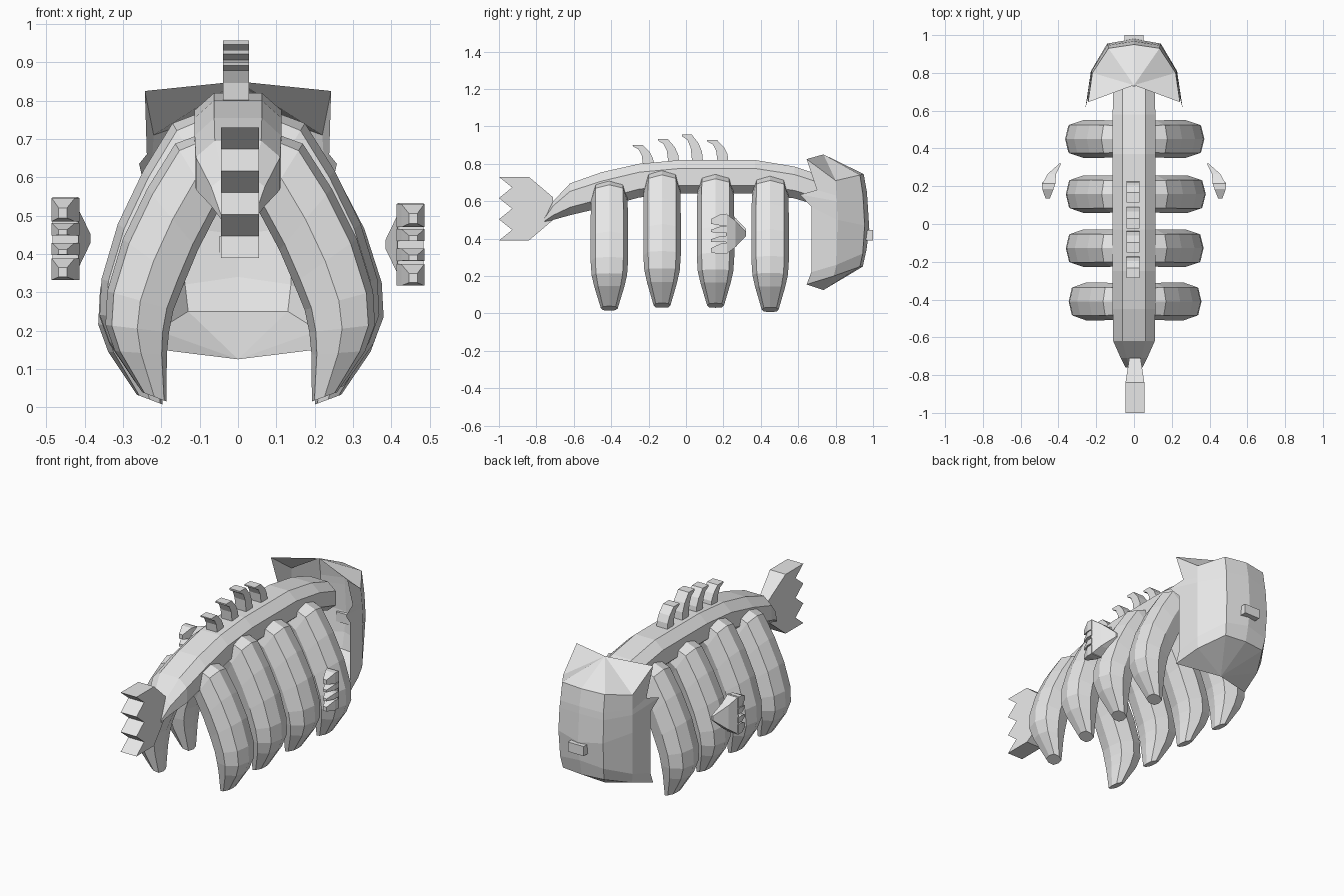
import bpy, bmesh

cube = bpy.data.objects.get("Cube")
if cube:
    bpy.data.objects.remove(cube, do_unlink=True)

bone = bpy.data.materials.new("pale_grey_bone")
bone.use_nodes = True
bone.diffuse_color = (0.8, 0.8, 0.8, 1)
bone.node_tree.nodes["Principled BSDF"].inputs["Base Color"].default_value = (0.8, 0.8, 0.8, 1)

FLAT_OCT = [(.55, 1), (1, .5), (1, -.5), (.55, -1), (-.55, -1), (-1, -.5), (-1, .5), (-.55, 1)]
RIDGE_OCT = [(0, 1), (.75, .8), (1, 0), (.75, -.8), (0, -1), (-.75, -.8), (-1, 0), (-.75, .8)]
BOX = [(1, 1), (1, -1), (-1, -1), (-1, 1)]


def finish(name, bm):
    bmesh.ops.recalc_face_normals(bm, faces=bm.faces)
    mesh = bpy.data.meshes.new(name)
    bm.to_mesh(mesh)
    bm.free()
    mesh.materials.append(bone)
    obj = bpy.data.objects.new(name, mesh)
    bpy.context.collection.objects.link(obj)


def add_loft(bm, rings):
    """Skin a row of equal rings and cap both ends."""
    rows = [[bm.verts.new(p) for p in ring] for ring in rings]
    for a, b in zip(rows, rows[1:]):
        for i in range(len(a)):
            j = (i + 1) % len(a)
            bm.faces.new((a[i], a[j], b[j], b[i]))
    bm.faces.new(rows[0])
    bm.faces.new(rows[-1])


def slab(name, profile, x=0, width=lambda y: .05):
    """Thick plate from a side profile of (y, z) points."""
    bm = bmesh.new()
    add_loft(bm, [[(x + s * width(y), y, z) for y, z in profile] for s in (-1, 1)])
    finish(name, bm)


# Arched spine: y, top z, bottom z, half width
spine = [(-.76, .51, .485, .045), (-.71, .60, .50, .07), (-.62, .695, .525, .11),
         (-.45, .755, .565, .113), (-.25, .80, .62, .113), (-.03, .82, .64, .113),
         (.37, .82, .64, .113), (.58, .785, .615, .113), (.73, .735, .57, .11)]
bm = bmesh.new()
add_loft(bm, [[(u * w, y, (t + b) / 2 + v * (t - b) / 2) for u, v in FLAT_OCT]
              for y, t, b, w in spine])
finish("spine", bm)

# Curved ribs: outer x and z, inner x and z, half width
rib = [(.08, .73, .02, .56, .095), (.18, .695, .06, .51, .098), (.26, .575, .115, .41, .1),
       (.33, .44, .155, .32, .1), (.375, .30, .185, .25, .1), (.38, .21, .198, .19, .095),
       (.353, .14, .204, .13, .08), (.275, .03, .205, .005, .045)]


def make_rib(name, spread, y, lift, stretch):
    bm = bmesh.new()
    add_loft(bm, [[(spread * (ox + ix + v * (ox - ix)) / 2, y + w * u,
                    lift + stretch * (oz + iz + v * (oz - iz)) / 2) for u, v in RIDGE_OCT]
                  for ox, oz, ix, iz, w in rib])
    finish(name, bm)


# Centre y, lift, stretch, left spread, right spread
rib_sets = [(-.41, .01, .975, .94, .91), (-.128, .025, 1.03, .97, .95),
            (.158, .025, 1, 1, .95), (.45, .002, 1.02, .98, .96)]
for n, (y, lift, stretch, left, right) in enumerate(rib_sets, 1):
    make_rib(f"left_rib_{n}", left, y, lift, stretch)
    make_rib(f"right_rib_{n}", -right, y, lift, stretch)

# Notched tail fin
teeth = [(-1 if i % 2 == 0 else -.93, .73 - i * .0567) for i in range(7)]
slab("tail_fin", teeth + [(-.84, .39), (-.71, .5), (-.71, .62), (-.84, .73)],
     .005, lambda y: .05 if y < -.8 else .03)

# Hooked back spikes: front-foot y, base z, tip z
for n, (y, z, top) in enumerate([(-.17, .78, .9), (-.035, .79, .932),
                                 (.092, .8, .957), (.228, .8, .927)], 1):
    h = top - z
    hook = [(0, 0), (-.006, .4 * h), (-.025, .7 * h), (-.062, h), (-.115, h),
            (-.113, .93 * h), (-.085, .82 * h), (-.067, .55 * h), (-.058, 0)]
    slab(f"back_spike_{n}", [(y + dy, z + dz) for dy, dz in hook], -.005, lambda y: .034)

# Open head shell: rows from top to bottom, each from cheek edge to centre line
head = [[(.243, .645, .825), (.22, .80, .71), (.135, .93, .74), (0, .95, .745)],
        [(.238, .70, .66), (.225, .805, .63), (.137, .945, .64), (0, .967, .65)],
        [(.258, .61, .635), (.226, .807, .6), (.14, .948, .6), (0, .97, .61)],
        [(.243, .67, .57), (.228, .81, .5), (.142, .955, .47), (0, .98, .45)],
        [(.243, .67, .22), (.225, .805, .26), (.138, .945, .32), (0, .965, .34)],
        [(.243, .645, .155), (.21, .79, .2), (.13, .93, .25), (0, .945, .25)]]
bm = bmesh.new()
for side in (1, -1):
    rows = [[bm.verts.new((side * x, y, z)) for x, y, z in row] for row in head]
    for a, b in zip(rows, rows[1:]):
        for i in range(3):
            bm.faces.new((a[i], a[i + 1], b[i + 1], b[i]))
    # Roof and floor plates meet the centre line
    for row, z in ((rows[0], .85), (rows[-1], .125)):
        mid = bm.verts.new((0, .735, z))
        for i in range(3):
            bm.faces.new((row[i], row[i + 1], mid))
bmesh.ops.remove_doubles(bm, verts=bm.verts, dist=.0005)
finish("head_shell", bm)

# Small nub on the back of the head
slab("head_nub", [(.96, .39), (1, .39), (1, .445), (.96, .445)])

# Floating side fins, each a pointed palm with four fingers
palm = [(.32, .39, .005, .012), (.265, .435, .022, .07), (.215, .45, .034, .108)]
fingers = [(.075, .038), (.024, .02), (-.027, .02), (-.08, .035)]


def box_ring(side, y, x, hx, z, hz):
    return [(side * (x + u * hx), y, z + v * hz) for u, v in BOX]


for name, side, z in (("left_side_fin", 1, .425), ("right_side_fin", -1, .44)):
    bm = bmesh.new()
    add_loft(bm, [box_ring(side, y, x, hx, z, hz) for y, x, hx, hz in palm])
    for dz, hz in fingers:
        add_loft(bm, [box_ring(side, .22, .45, .036, z + dz, hz * .8),
                      box_ring(side, .185, .456, .03, z + dz, hz * .8),
                      box_ring(side, .135, .457, .011, z + dz - .008, hz * .35)])
    finish(name, bm)
